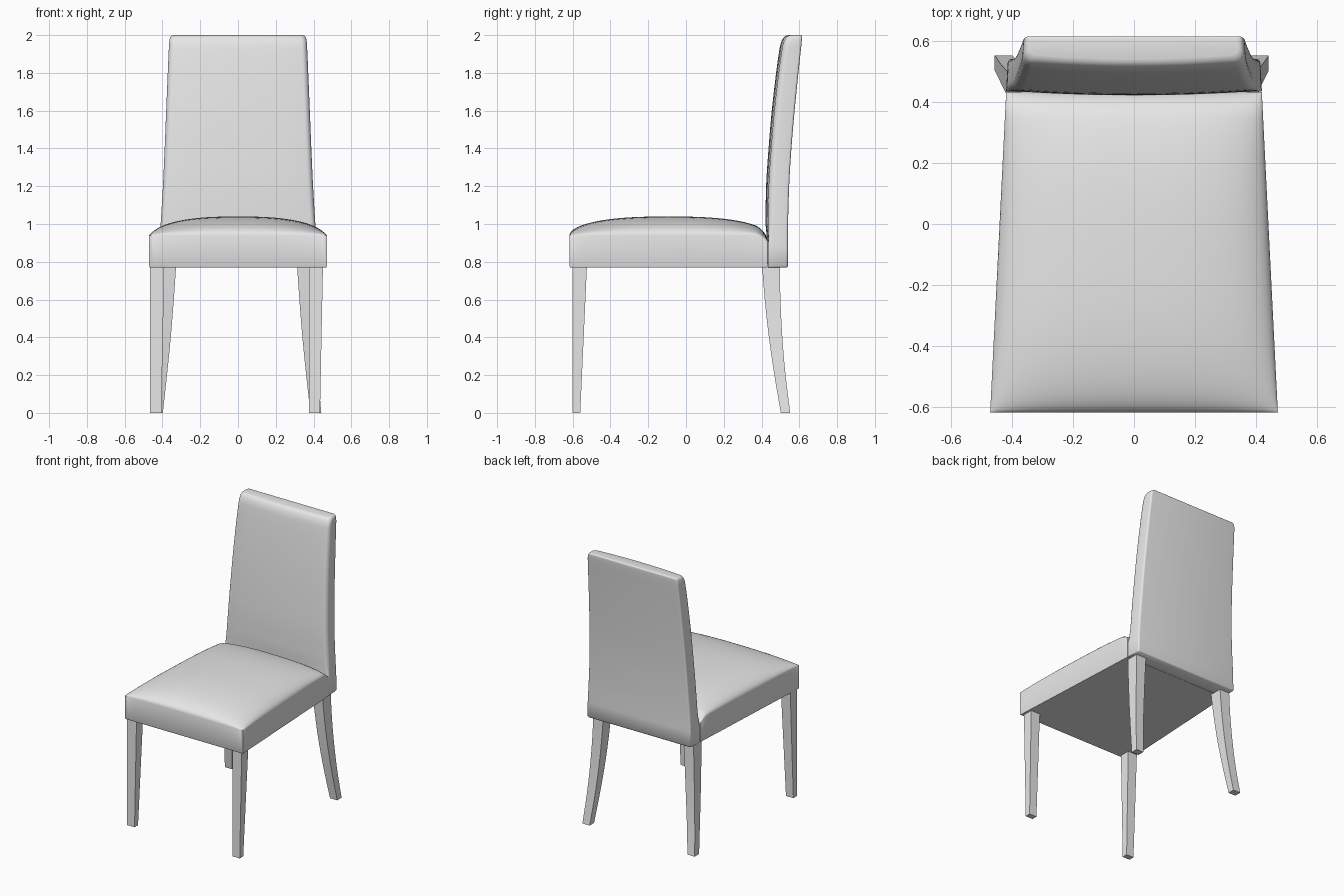
import bpy
import bmesh
import math

cube = bpy.data.objects.get("Cube")
if cube:
    bpy.data.objects.remove(cube, do_unlink=True)

GREY = (0.8, 0.8, 0.8, 1.0)
mat = bpy.data.materials.new("light grey")
mat.use_nodes = True
mat.diffuse_color = GREY
bsdf = mat.node_tree.nodes["Principled BSDF"]
bsdf.inputs["Base Color"].default_value = GREY
bsdf.inputs["Roughness"].default_value = 0.6


def finish(name, bm, angle=40):
    bmesh.ops.recalc_face_normals(bm, faces=bm.faces)
    mesh = bpy.data.meshes.new(name)
    bm.to_mesh(mesh)
    bm.free()
    mesh.materials.append(mat)
    obj = bpy.data.objects.new(name, mesh)
    bpy.context.collection.objects.link(obj)
    bpy.ops.object.select_all(action='DESELECT')
    obj.select_set(True)
    bpy.context.view_layer.objects.active = obj
    bpy.ops.object.shade_smooth_by_angle(angle=math.radians(angle))
    return obj


def loft(name, rings, angle=40):
    """Skin a stack of closed rings and cap both ends."""
    bm = bmesh.new()
    loops = [[bm.verts.new(p) for p in ring] for ring in rings]
    n = len(loops[0])
    for a, b in zip(loops, loops[1:]):
        for i in range(n):
            j = (i + 1) % n
            bm.faces.new((a[i], a[j], b[j], b[i]))
    bm.faces.new(loops[0])
    bm.faces.new(loops[-1])
    return finish(name, bm, angle)


def smooth_table(table, steps):
    """Catmull-Rom interpolation through rows of values."""
    out = []
    for i in range(len(table) - 1):
        p0, p1 = table[max(i - 1, 0)], table[i]
        p2, p3 = table[i + 1], table[min(i + 2, len(table) - 1)]
        for s in range(steps):
            t = s / steps
            out.append([0.5 * (2 * b + (c - a) * t + (2 * a - 5 * b + 4 * c - d) * t * t
                               + (3 * b - a - 3 * c + d) * t ** 3)
                        for a, b, c, d in zip(p0, p1, p2, p3)])
    out.append(list(table[-1]))
    return out


# Seat: tapered block with a domed cushion top
BOTTOM, Y0, Y1 = 0.77, -0.617, 0.432


def half_width(y):
    return 0.471 - 0.05 * (y - Y0)


def dome(t):
    return math.sqrt(max(0.0, 1 - abs(t) ** 2.5))


N = 32
params = [-math.cos(math.pi * i / N) for i in range(N + 1)]
bm = bmesh.new()
grid = []
for v in params:
    y = (Y0 + Y1) / 2 + v * (Y1 - Y0) / 2
    rim = 0.94 - 0.03 * max(0.0, (v - 0.9) / 0.1)
    grid.append([bm.verts.new((u * half_width(y), y, rim + (1.04 - rim) * dome(u) * dome(v)))
                 for u in params])
for r0, r1 in zip(grid, grid[1:]):
    for i in range(N):
        bm.faces.new((r0[i], r0[i + 1], r1[i + 1], r1[i]))
border = grid[0][:-1] + [r[-1] for r in grid[:-1]] + grid[-1][:0:-1] + [r[0] for r in grid[:0:-1]]
# slightly pinched lower hem below the straight walls
rows = [border]
for z, inset in ((BOTTOM + 0.008, 0.0), (BOTTOM, 0.006)):
    rows.append([bm.verts.new((p.co.x * (1 - inset), p.co.y * (1 - inset), z)) for p in border])
for a, b in zip(rows, rows[1:]):
    for i in range(len(border)):
        j = (i + 1) % len(border)
        bm.faces.new((a[i], b[i], b[j], a[j]))
bm.faces.new(rows[-1])
finish("seat", bm)


# Backrest: rounded sections stacked along a gently leaning profile
def back_ring(z, yf, yb, hw, rf):
    pts = []
    rb = 0.012
    for k in range(5):      # rear corner
        a = math.pi / 2 * (1 - k / 4)
        pts.append((hw - rb + rb * math.cos(a), yb - rb + rb * math.sin(a)))
    for k in range(9):      # softer front corner
        a = math.pi / 2 * k / 8
        pts.append((hw - rf + rf * math.cos(a), yf + rf * 1.2 * (1 - math.sin(a))))
    for k in (0.75, 0.5, 0.25):
        pts.append(((hw - rf) * k, yf))
    full = pts + [(0, yf)] + [(-x, y) for x, y in reversed(pts)]
    bulge = min(1.0, rf / 0.03) * 0.016
    ring = []
    for x, y in full:
        front = (yb - y) / (yb - yf)
        ring.append((x * (1 + 0.13 * (yb - y)), y + bulge * front * (x / hw) ** 2, z))
    return ring


# z, front y, rear y, half width, front corner radius
lower = [(0.77, 0.431, 0.534, 0.408, 0.004), (0.777, 0.431, 0.540, 0.413, 0.004),
         (0.88, 0.431, 0.540, 0.412, 0.005), (0.92, 0.429, 0.540, 0.410, 0.015)]
upper = [(1.0, 0.421, 0.540, 0.405, 0.028), (1.2, 0.424, 0.546, 0.393, 0.03),
         (1.4, 0.437, 0.558, 0.384, 0.03), (1.6, 0.454, 0.575, 0.376, 0.03),
         (1.8, 0.477, 0.595, 0.368, 0.03), (1.92, 0.494, 0.608, 0.363, 0.03),
         (1.96, 0.503, 0.612, 0.361, 0.03), (1.985, 0.515, 0.614, 0.357, 0.03),
         (1.996, 0.527, 0.614, 0.350, 0.03), (2.0, 0.540, 0.610, 0.341, 0.025)]
loft("backrest", [back_ring(*row) for row in lower + smooth_table(upper, 3)], 50)


# Legs: rectangular sections; rows are z, inner x, outer x, front y, rear y
def leg(name, table, steps, place):
    rings = []
    for z, xa, xb, ya, yb in smooth_table(table, steps):
        xa, xb = place(xa), place(xb)
        rings.append([(xa, ya, z), (xb, ya, z), (xb, yb, z), (xa, yb, z)])
    loft(name, rings, 30)


front_leg = [(0.0, 0.375, 0.434, -0.600, -0.560), (0.79, 0.375, 0.450, -0.600, -0.524)]
rear_leg = [(0.0, 0.383, 0.441, 0.502, 0.552), (0.2, 0.361, 0.424, 0.468, 0.527),
            (0.4, 0.341, 0.410, 0.439, 0.510), (0.6, 0.325, 0.399, 0.417, 0.500),
            (0.79, 0.312, 0.392, 0.402, 0.496)]

leg("front_leg_left", front_leg, 1, lambda x: x)
leg("front_leg_right", front_leg, 1, lambda x: x - 0.84)
leg("rear_leg_left", rear_leg, 3, lambda x: x)
leg("rear_leg_right", rear_leg, 3, lambda x: -x - 0.015)
